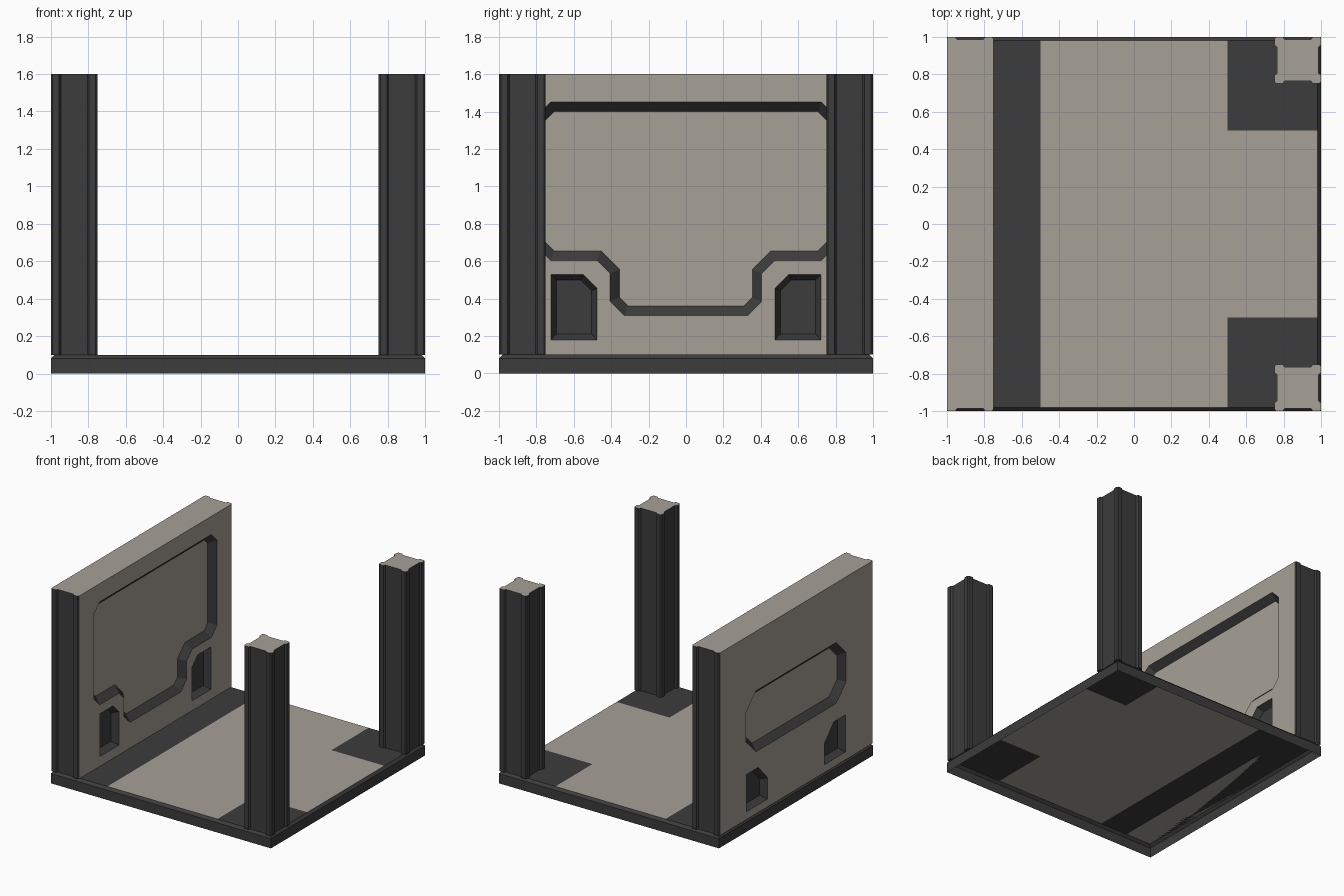
import bpy, bmesh
from mathutils import Vector

if "Cube" in bpy.data.objects:
    bpy.data.objects.remove(bpy.data.objects["Cube"])


def material(name, rgb):
    m = bpy.data.materials.new(name)
    m.diffuse_color = (*rgb, 1)
    m.use_nodes = True
    m.node_tree.nodes["Principled BSDF"].inputs["Base Color"].default_value = m.diffuse_color
    return m


MATS = [material("warm_grey", (0.38, 0.35, 0.305)), material("charcoal", (0.045, 0.045, 0.045))]
LIGHT, DARK = 0, 1


def make_object(name, bm):
    me = bpy.data.meshes.new(name)
    bm.to_mesh(me)
    bm.free()
    for m in MATS:
        me.materials.append(m)
    ob = bpy.data.objects.new(name, me)
    bpy.context.collection.objects.link(ob)
    return ob


def loft(rings):
    """Closed solid through rings of equal length; returns bmesh, start cap and end cap."""
    bm = bmesh.new()
    vs = [[bm.verts.new(p) for p in r] for r in rings]
    n = len(rings[0])
    for a, b in zip(vs, vs[1:]):
        for i in range(n):
            j = (i + 1) % n
            bm.faces.new((a[i], a[j], b[j], b[i]))
    caps = bm.faces.new(vs[0][::-1]), bm.faces.new(vs[-1])
    bmesh.ops.recalc_face_normals(bm, faces=bm.faces[:])
    return bm, caps[0], caps[1]


def section(hx, hy, notch_x=True):
    """Rectangular section with chamfered corner beads and recessed sides."""
    q = [(hx, hy - .01), (hx - .01, hy), (hx - .045, hy), (hx - .055, hy - .015)]
    if notch_x:
        q = [(hx - .015, hy - .055), (hx, hy - .045)] + q
    half = q + [(-x, y) for x, y in reversed(q)]
    return half + [(-x, -y) for x, y in half]


def offset(pts, d):
    """Mitred inset of a counter-clockwise outline."""
    pts = [Vector(p) for p in pts]
    out = []
    for i, p in enumerate(pts):
        e1 = (p - pts[i - 1]).normalized()
        e2 = (pts[(i + 1) % len(pts)] - p).normalized()
        n1, n2 = Vector((-e1.y, e1.x)), Vector((-e2.y, e2.x))
        out.append(p + (n1 + n2) * d / (1 + n1.dot(n2)))
    return out


def mirrored(right):
    """Complete a symmetric outline from its right half, listed bottom to top."""
    return right + [(-y, z) for y, z in reversed(right)]


def flip(pts):
    return [(-y, z) for y, z in reversed(pts)]


def cutter(outline, face_x, inward, bevel, floor, depth=.05):
    """Sloped-sided recess cutter starting just outside the wall face."""
    rings = []
    for d in (-.02, depth):
        rings.append([(face_x + inward * d, p.x, p.y) for p in offset(outline, bevel * d / depth)])
    bm, _, bottom = loft(rings)
    for f in bm.faces:
        f.material_index = DARK
    bottom.material_index = floor
    ob = make_object("recess_cutter", bm)
    ob.hide_render = True
    return ob


# Floor: open-bottomed tray with a chamfered dark rim and dark patches
bm = bmesh.new()
cuts = [-.98, -.5, .5, .98]
grid = [[bm.verts.new((x, y, .1)) for y in cuts] for x in cuts]
for i in range(3):
    for j in range(3):
        f = bm.faces.new((grid[i][j], grid[i + 1][j], grid[i + 1][j + 1], grid[i][j + 1]))
        f.material_index = DARK if i == 0 or (i == 2 and j != 1) else LIGHT
rim = [e for e in bm.edges if e.is_boundary]
for z in (.08, 0):
    res = bmesh.ops.extrude_edge_only(bm, edges=rim)["geom"]
    for v in (g for g in res if isinstance(g, bmesh.types.BMVert)):
        v.co.z = z
        for k in (0, 1):
            if abs(v.co[k]) > .9:
                v.co[k] = 1 if v.co[k] > 0 else -1
    for f in (g for g in res if isinstance(g, bmesh.types.BMFace)):
        f.material_index = DARK
    rim = [g for g in res if isinstance(g, bmesh.types.BMEdge) and g.is_boundary
           and all(abs(v.co.z - z) < 1e-5 for v in g.verts)]
bmesh.ops.recalc_face_normals(bm, faces=bm.faces[:])
if any(f.normal.z < -.5 for f in bm.faces):
    bmesh.ops.reverse_faces(bm, faces=bm.faces[:])
make_object("floor_tray", bm)

# Free-standing corner pillars
for side, y0 in (("front", -.875), ("back", .875)):
    bm, _, top = loft([[(x + .875, y + y0, z) for x, y in section(.125, .125)] for z in (.1, 1.6)])
    for f in bm.faces:
        f.material_index = DARK
    top.material_index = LIGHT
    make_object(side + "_pillar", bm)

# Wall slab with dark grooved ends
bm, _, _ = loft([[(x - .875, y, z) for x, y in section(.125, 1, False)] for z in (.1, 1.6)])
for f in bm.faces:
    if abs(f.normal.z) < .5 and abs(f.calc_center_median().y) > .9:
        f.material_index = DARK
wall = make_object("wall", bm)

# Recesses: large inner panel, outer octagon, and two pockets on each face
inner_panel = mirrored([(.33, .31), (.405, .385), (.405, .535), (.475, .605),
                        (.725, .605), (.8, .68), (.8, 1.375), (.725, 1.45)])
outer_panel = mirrored([(.52, .61), (.65, .74), (.65, .98), (.52, 1.11)])
inner_pocket = [(.475, .18), (.722, .18), (.722, .53), (.55, .53), (.475, .455)]
outer_pocket = [(.37, .165), (.64, .165), (.64, .47), (.49, .47), (.37, .34)]
cutters = [cutter(inner_panel, -.75, -1, .05, LIGHT), cutter(outer_panel, -1, 1, .05, LIGHT)]
for pts in (inner_pocket, flip(inner_pocket)):
    cutters.append(cutter(pts, -.75, -1, .03, DARK))
for pts in (outer_pocket, flip(outer_pocket)):
    cutters.append(cutter(pts, -1, 1, .03, DARK))
for c in cutters:
    mod = wall.modifiers.new("recess", "BOOLEAN")
    mod.operation, mod.solver, mod.object = "DIFFERENCE", "EXACT", c

# Bake the recesses and remove the cutters
bpy.context.view_layer.update()
baked = bpy.data.meshes.new_from_object(wall.evaluated_get(bpy.context.evaluated_depsgraph_get()))
wall.modifiers.clear()
wall.data = baked
for c in cutters:
    bpy.data.objects.remove(c)
